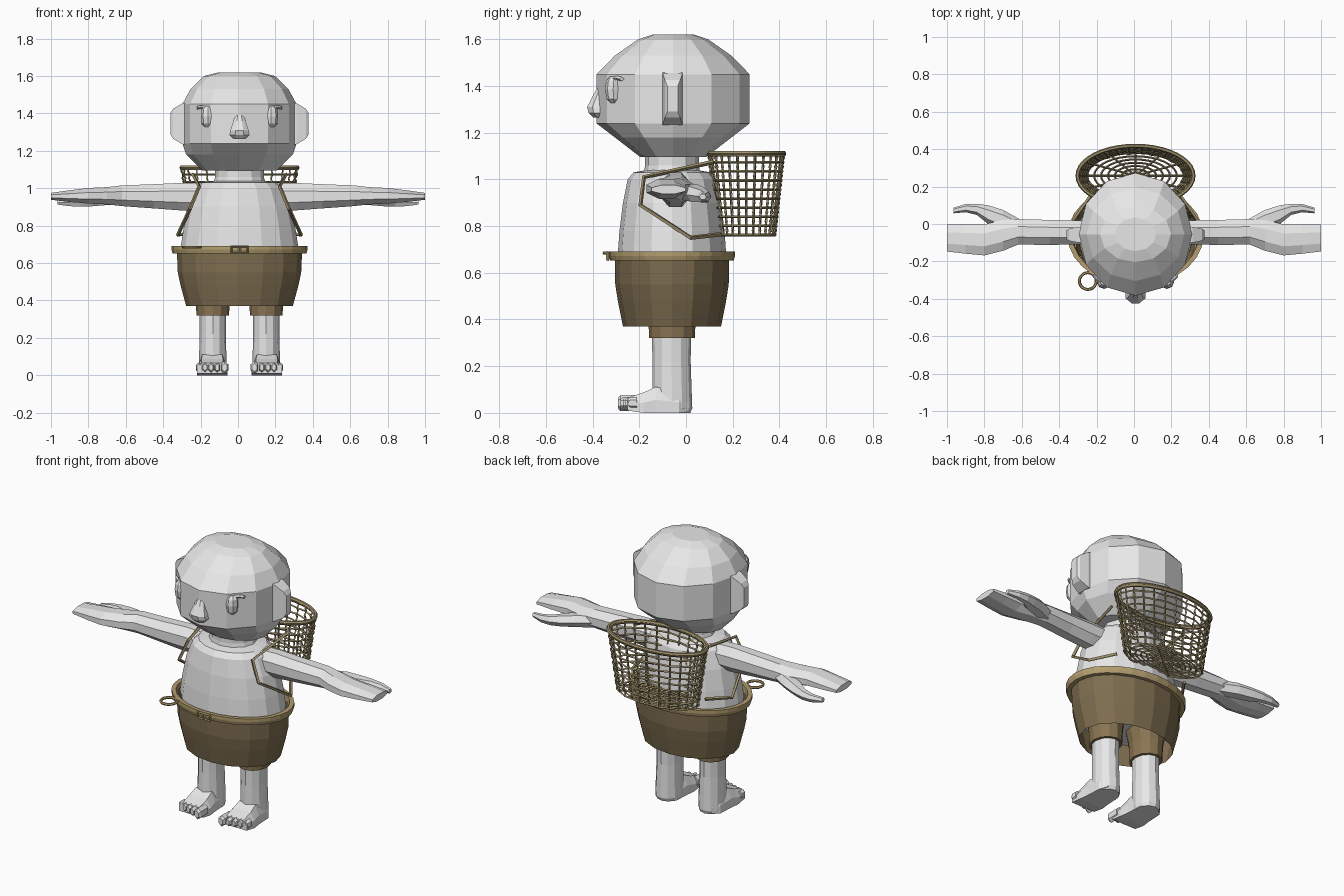
import bpy, bmesh, math

if "Cube" in bpy.data.objects:
    bpy.data.objects.remove(bpy.data.objects["Cube"])
C, S, TAU = math.cos, math.sin, math.tau

def mat(name, r, g, b):
    m = bpy.data.materials.new(name)
    m.diffuse_color = (r, g, b, 1)
    m.use_nodes = True
    m.node_tree.nodes["Principled BSDF"].inputs["Base Color"].default_value = m.diffuse_color
    return m

SKIN = mat("pale grey", .8, .8, .8)
CLOTH = mat("brown cloth", .21, .155, .08)
CUFF = mat("cuff brown", .25, .175, .085)
BELT = mat("tan belt", .45, .34, .16)
WICKER = mat("wicker", .36, .29, .15)

def loft(name, rings, m, caps=True, loop=False):
    """Skin a list of equal-length point rings, optionally capped or joined end to end."""
    bm = bmesh.new()
    vs = [[bm.verts.new(p) for p in r] for r in rings]
    n = len(vs[0])
    for a, b in zip(vs, vs[1:] + (vs[:1] if loop else [])):
        for i in range(n):
            bm.faces.new((a[i], a[(i + 1) % n], b[(i + 1) % n], b[i]))
    if caps:
        bm.faces.new(vs[0][::-1])
        bm.faces.new(vs[-1])
    bmesh.ops.recalc_face_normals(bm, faces=bm.faces)
    me = bpy.data.meshes.new(name)
    bm.to_mesh(me)
    bm.free()
    me.materials.append(m)
    ob = bpy.data.objects.new(name, me)
    bpy.context.collection.objects.link(ob)
    return ob

def ring(axis, at, c, r, n, off=0.0):
    """Ellipse across the x, y or z axis; c and r are the two other coordinates."""
    out = []
    for i in range(n):
        t = TAU * (i + off) / n
        p = [c[0] + r[0] * C(t), c[1] + r[1] * S(t)]
        p.insert("xyz".index(axis), at)
        out.append(p)
    return out

def column(name, rows, n, m, cx=0, caps=True, loop=False):
    """rows: z, centre y, radius x, radius y"""
    return loft(name, [ring("z", z, (cx, cy), (rx, ry), n) for z, cy, rx, ry in rows], m, caps, loop)

def wires(name, paths, radius, m, res=0):
    """paths: (points, closed) swept into rods and stored as one mesh."""
    cu = bpy.data.curves.new(name, "CURVE")
    cu.dimensions = "3D"
    cu.bevel_depth, cu.bevel_resolution, cu.use_fill_caps = radius, res, True
    for pts, closed in paths:
        s = cu.splines.new("POLY")
        s.points.add(len(pts) - 1)
        for q, p in zip(s.points, pts):
            q.co = (*p, 1)
        s.use_cyclic_u = closed
    tmp = bpy.data.objects.new(name + "_path", cu)
    bpy.context.collection.objects.link(tmp)
    dg = bpy.context.evaluated_depsgraph_get()
    me = bpy.data.meshes.new_from_object(tmp.evaluated_get(dg))
    bpy.data.objects.remove(tmp)
    me.materials.clear()
    me.materials.append(m)
    for p in me.polygons:
        p.use_smooth = False
    ob = bpy.data.objects.new(name, me)
    bpy.context.collection.objects.link(ob)

# Head, neck and torso
column("head", [(1.095, -.055, .20, .14), (1.18, -.055, .285, .25), (1.24, -.055, .305, .328),
                (1.45, -.055, .305, .328), (1.53, -.055, .262, .25), (1.60, -.055, .19, .15),
                (1.62, -.055, .11, .09)], 12, SKIN)
column("neck", [(1.0, -.06, .15, .125), (1.06, -.06, .13, .115), (1.13, -.06, .13, .115)], 12, SKIN)
column("torso", [(.5, -.06, .28, .21), (.68, -.06, .315, .232), (.78, -.06, .30, .225),
                 (.9, -.06, .275, .21), (1.0, -.06, .235, .19), (1.03, -.06, .20, .165),
                 (1.04, -.06, .13, .11)], 16, SKIN)

# Nose: narrow bridge swelling to a round tip
loft("nose", [ring("z", z, (0, y), (rx, ry), 8, .5) for z, y, rx, ry in
              [(1.265, -.375, .035, .025), (1.285, -.38, .058, .04), (1.31, -.385, .053, .042),
               (1.36, -.37, .035, .03), (1.405, -.355, .022, .02)]], SKIN)

for s, side in ((1, "left"), (-1, "right")):
    # Ear: tapered slab
    loft(side + "_ear", [[(s * x, y, z) for y, z in ((a, z0), (b, z0), (b, z1), (a, z1))]
                         for x, a, b, z0, z1 in ((.27, -.10, -.015, 1.23, 1.46), (.305, -.10, -.015, 1.235, 1.455),
                                                 (.355, -.09, -.025, 1.265, 1.425), (.37, -.08, -.035, 1.29, 1.40))], SKIN)
    # Eye with a small lash at its outer corner
    column(side + "_eye", [(1.328, -.308, .018, .015), (1.345, -.31, .034, .03), (1.385, -.312, .038, .035),
                           (1.42, -.31, .035, .032), (1.44, -.308, .02, .02)], 8, SKIN, s * .168)
    loft(side + "_eyelash", [[(s * x, y, z + dz) for y, dz in ((y0 - .01, 0), (y0, .009), (y0 + .01, 0), (y0, -.009))]
                             for x, y0, z in ((.18, -.315, 1.43), (.205, -.295, 1.435), (.228, -.275, 1.43))], SKIN)
    # Arm running into a flat mitten hand
    loft(side + "_arm", [ring("x", s * x, (cy, cz), (ry, rz), 8, .5) for x, cy, cz, ry, rz in
                         [(.17, -.045, .955, .07, .075), (.3, -.045, .955, .07, .08), (.45, -.045, .957, .072, .07),
                          (.62, -.042, .96, .074, .06), (.70, -.06, .96, .09, .05), (.80, -.085, .96, .09, .045),
                          (.90, -.08, .958, .085, .034), (1.0, -.075, .957, .078, .02)]], SKIN)
    # Thumb with its web, curving out from the wrist
    loft(side + "_thumb", [ring("x", s * x, (cy, cz), (ry, rz), 6) for x, cy, cz, ry, rz in
                           [(.61, -.02, .95, .045, .04), (.70, .02, .945, .055, .04), (.78, .05, .935, .05, .036),
                            (.84, .078, .928, .03, .03), (.90, .085, .925, .022, .024),
                            (.965, .072, .925, .015, .014)]], SKIN)
    # Leg, foot and toes
    column(side + "_leg", [(.0, -.06, .07, .078), (.02, -.06, .075, .087), (.10, -.06, .073, .084),
                           (.22, -.062, .07, .082), (.45, -.062, .071, .085)], 12, SKIN, s * .143)
    prof = [(.01, .01, .07), (-.03, 0, .09), (-.13, 0, .112), (-.18, 0, .088), (-.25, .01, .065)]
    loft(side + "_foot", [[(s * x, y, z) for x, z in ((.146 - w, z0), (.146 + w, z0), (.146 + w, (z0 + z1) / 2),
                                                     (.146 + w * .7, z1), (.146 - w * .7, z1), (.146 - w, (z0 + z1) / 2))]
                          for (y, z0, z1), w in zip(prof, (.04, .07, .075, .082, .08))], SKIN)
    for i in range(5):
        x, r = .08 + i * .033 + (.006 if i else 0), .023 if i == 0 else .018
        tip = -.292 + i * .011
        loft(f"{side}_toe_{i + 1}", [ring("y", y, (s * x, .042), (q, q * 1.5), 6, .5)
                                     for y, q in ((-.21, r), (tip + .012, r), (tip, r * .65))], SKIN)
    # Trouser cuff
    column(side + "_cuff", [(.55, -.06, .12, .12), (.42, -.06, .092, .102), (.32, -.06, .087, .098),
                            (.32, -.06, .07, .082)], 12, CUFF, s * .143, False)
    # Basket shoulder strap
    wires(side + "_strap", [([(s * x, y, z) for x, y, z in
                              ((.25, .12, 1.075), (.215, -.18, 1.01), (.265, -.195, .89), (.33, .02, .75),
                               (.24, .15, .765))], False)], .010, WICKER)

# Shorts, open at the bottom
column("shorts", [(.67, -.06, .335, .245), (.55, -.06, .33, .243), (.48, -.06, .315, .232),
                  (.37, -.06, .285, .21)], 16, CLOTH, 0, False)

# Belt: raised hoop standing off the waist, plus buckle and side ring
column("belt", [(.652, -.06, .332, .242), (.652, -.06, .358, .264), (.672, -.06, .364, .27), (.692, -.06, .364, .27),
                (.692, -.06, .338, .248)], 28, BELT, 0, False, True)
wires("belt_buckle", [([(-.042, -.335, .655), (.042, -.335, .655), (.042, -.335, .688), (-.042, -.335, .688)], True),
                      ([(0, -.335, .655), (0, -.335, .688)], False)], .007, BELT)
wires("belt_ring", [(ring("z", .685, (-.255, -.305), (.045, .045), 20), True)], .008, BELT, 1)

# Woven basket
def bk(t, k, wob=0.0):
    """Point on the basket wall at angle t and height fraction k."""
    return ((.258 + .052 * k + wob) * C(t), .258 + (.122 + .038 * k + wob) * S(t), .762 + .35 * k)

RIBS = 26
wires("basket_ribs", [([bk(TAU * i / RIBS, k / 18, .004 * (-1) ** (k + i)) for k in range(19)], False)
                      for i in range(RIBS)], .0055, WICKER)
wires("basket_hoops", [([bk(TAU * j / 52, h / 9, .004 * C(math.pi * (j / 2 + h))) for j in range(52)], True)
                       for h in range(9)], .0055, WICKER)
wires("basket_rim", [([bk(TAU * j / 40, k) for j in range(40)], True) for k in (1, .985)], .011, WICKER, 1)
wires("basket_base", [(ring("z", .762, (0, .258), (.258 * k / 7, .122 * k / 7), 32), True) for k in range(1, 8)]
      + [([bk(TAU * i / 12, 0), bk(TAU * (i + 6) / 12, 0)], False) for i in range(6)], .0055, WICKER)

# The body sits a touch to one side of the middle of the outstretched hands
for ob in bpy.data.objects:
    if "arm" not in ob.name and "thumb" not in ob.name:
        ob.location.x = .008
